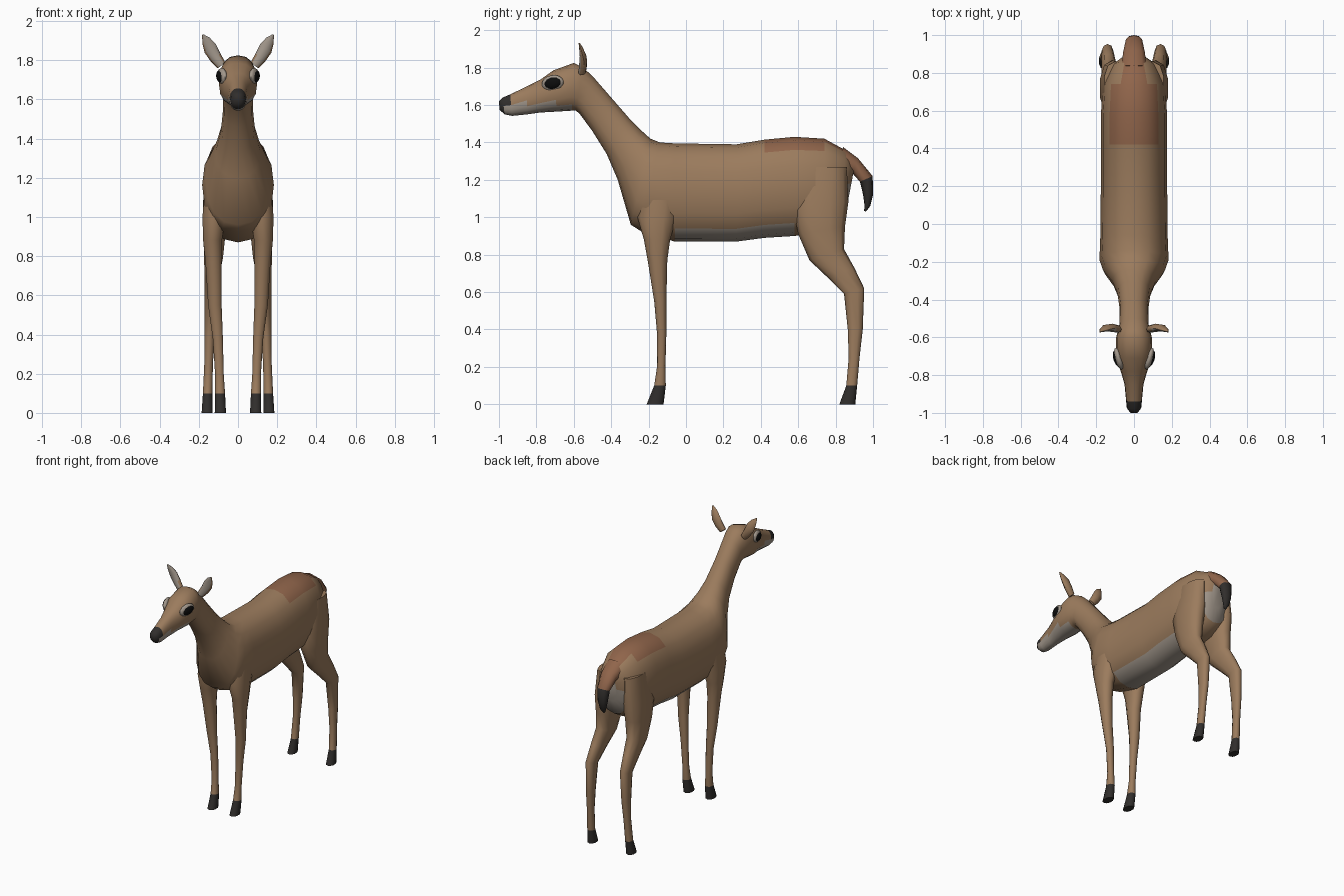
import bpy, bmesh
from math import sin, cos, pi, radians, copysign
from mathutils import Vector


def material(name, rgb):
    m = bpy.data.materials.new(name)
    m.diffuse_color = (*rgb, 1)
    return m


COATS = [material("coat", (0.33, 0.20, 0.11)), material("dark", (0.03, 0.027, 0.025)),
         material("pale", (0.36, 0.31, 0.26)), material("rust", (0.28, 0.13, 0.07)),
         material("black", (0.004, 0.004, 0.004))]
COAT, DARK, PALE, RUST, BLACK = range(5)


def finish(bm, name, paint, mirror, angle=60):
    bmesh.ops.recalc_face_normals(bm, faces=bm.faces)
    for f in bm.faces:
        f.material_index = paint(f.calc_center_median(), f.normal)
    me = bpy.data.meshes.new(name)
    bm.to_mesh(me)
    bm.free()
    for m in COATS:
        me.materials.append(m)
    ob = bpy.data.objects.new(name, me)
    bpy.context.collection.objects.link(ob)
    if mirror:
        ob.modifiers.new("mirror", 'MIRROR').use_mirror_merge = False
    bpy.ops.object.select_all(action='DESELECT')
    ob.select_set(True)
    bpy.context.view_layer.objects.active = ob
    bpy.ops.object.shade_smooth_by_angle(angle=radians(angle))
    return ob


def power(v, p):
    return copysign(abs(v) ** p, v)


def loft(name, rings, paint, mirror=False, sides=14, p=0.88):
    """Skin rings given as (centre, half axis, half axis)."""
    bm = bmesh.new()
    loops = []
    for c, a, b in rings:
        pts = [(2 * pi * i / sides) for i in range(sides)]
        loops.append([bm.verts.new(c + a * power(cos(t), p) + b * power(sin(t), p)) for t in pts])
    for l0, l1 in zip(loops, loops[1:]):
        for i in range(sides):
            j = (i + 1) % sides
            bm.faces.new((l0[i], l0[j], l1[j], l1[i]))
    bm.faces.new(loops[0])
    bm.faces.new(loops[-1])
    return finish(bm, name, paint, mirror)


def side_rings(rows):
    """Rows: two opposite side-view points (y, z, y, z), half width, x centre."""
    out = []
    for y0, z0, y1, z1, w, x in rows:
        p, q = Vector((x, y0, z0)), Vector((x, y1, z1))
        out.append(((p + q) / 2, (p - q) / 2, Vector((w, 0, 0))))
    return out


# torso, neck and head in one skin, rump to nose
def body_paint(c, n):
    if c.y < -0.955:
        return DARK
    if c.y < -0.62 and c.z < 1.61:
        return PALE
    if -0.1 < c.y < 0.62 and c.z < 0.96 or c.y > 0.84 and c.z < 1.2:
        return PALE
    return RUST if c.y > 0.35 and c.z > 1.36 else COAT


body = [
    (0.905, 1.29, 0.865, 1.08, 0.05), (0.85, 1.36, 0.84, 0.98, 0.12),
    (0.74, 1.42, 0.74, 0.92, 0.165), (0.58, 1.43, 0.58, 0.90, 0.175),
    (0.42, 1.415, 0.42, 0.89, 0.175), (0.27, 1.39, 0.27, 0.87, 0.175),
    (-0.06, 1.395, -0.06, 0.87, 0.178), (-0.14, 1.40, -0.24, 0.925, 0.183),
    (-0.19, 1.42, -0.295, 0.96, 0.165), (-0.24, 1.465, -0.365, 1.20, 0.115),
    (-0.30, 1.525, -0.425, 1.34, 0.088), (-0.40, 1.64, -0.50, 1.46, 0.076),
    (-0.50, 1.755, -0.57, 1.555, 0.078), (-0.55, 1.80, -0.59, 1.57, 0.087),
    (-0.60, 1.825, -0.61, 1.57, 0.096), (-0.71, 1.785, -0.69, 1.565, 0.097),
    (-0.78, 1.735, -0.78, 1.56, 0.07), (-0.85, 1.70, -0.85, 1.55, 0.05),
    (-0.94, 1.657, -0.93, 1.542, 0.042), (-0.98, 1.64, -0.97, 1.55, 0.038),
    (-1.0, 1.62, -0.997, 1.575, 0.02)]
loft("body", side_rings([(*r, 0) for r in body]), body_paint, sides=16)


# legs, top to hoof
def leg_paint(c, n):
    return DARK if c.z < 0.1 else COAT


front_leg = [
    (-0.22, 1.24, -0.02, 1.24, 0.06, 0.105), (-0.26, 1.0, -0.05, 1.0, 0.062, 0.122),
    (-0.225, 0.88, -0.085, 0.88, 0.05, 0.13), (-0.205, 0.77, -0.10, 0.77, 0.043, 0.125),
    (-0.17, 0.55, -0.105, 0.55, 0.036, 0.118), (-0.155, 0.38, -0.105, 0.38, 0.027, 0.103),
    (-0.155, 0.2, -0.11, 0.2, 0.023, 0.095), (-0.17, 0.1, -0.108, 0.1, 0.027, 0.092),
    (-0.21, 0.0, -0.12, 0.0, 0.03, 0.09)]
hind_leg = [
    (0.62, 1.27, 0.86, 1.27, 0.06, 0.10), (0.57, 1.05, 0.868, 1.08, 0.067, 0.115),
    (0.60, 0.91, 0.85, 0.95, 0.06, 0.12), (0.66, 0.77, 0.845, 0.83, 0.05, 0.125),
    (0.755, 0.68, 0.90, 0.73, 0.04, 0.133), (0.845, 0.59, 0.953, 0.62, 0.032, 0.14),
    (0.865, 0.4, 0.945, 0.4, 0.027, 0.145), (0.87, 0.25, 0.928, 0.25, 0.023, 0.15),
    (0.857, 0.1, 0.915, 0.1, 0.025, 0.155), (0.82, 0.0, 0.905, 0.0, 0.029, 0.158)]
loft("front_legs", side_rings(front_leg), leg_paint, mirror=True, sides=10)
loft("hind_legs", side_rings(hind_leg), leg_paint, mirror=True, sides=10)

# tail, root to tip
tail = [(0.84, 1.375, 0.82, 1.25, 0.07), (0.92, 1.315, 0.89, 1.235, 0.06),
        (0.998, 1.22, 0.93, 1.19, 0.045), (1.0, 1.12, 0.947, 1.12, 0.036),
        (0.985, 1.06, 0.955, 1.06, 0.022), (0.962, 1.03, 0.952, 1.035, 0.008)]
loft("tail", side_rings([(*r, 0) for r in tail]),
     lambda c, n: DARK if c.z < 1.2 else RUST, sides=10)

# ears: thin leaves leaning outward
across = Vector((0.78, 0.1, -0.62))
thick = Vector((0, 1, 0.15))
ear = [(0.085, -0.555, 1.775, 0.025, 0.02), (0.115, -0.55, 1.815, 0.032, 0.022),
       (0.142, -0.55, 1.86, 0.036, 0.018), (0.163, -0.56, 1.90, 0.024, 0.011),
       (0.18, -0.57, 1.93, 0.004, 0.004)]
loft("ears", [(Vector((x, y, z)), across * w, thick * d) for x, y, z, w, d in ear],
     lambda c, n: PALE if n.y < -0.6 else COAT, mirror=True, sides=8, p=1)


# eyes and their pale rims
def eye(name, x, size, paint):
    bm = bmesh.new()
    bmesh.ops.create_uvsphere(bm, u_segments=14, v_segments=8, radius=1)
    for v in bm.verts:
        y, z = v.co.y * size[1], v.co.z * size[2]
        v.co = Vector((x + v.co.x * size[0] + 0.25 * y, -0.713 + y - 0.2 * z, 1.717 + z + 0.2 * y))
    finish(bm, name, lambda c, n: paint, True)


eye("eyes", 0.085, (0.025, 0.047, 0.033), BLACK)
eye("eye_rims", 0.08, (0.022, 0.058, 0.042), PALE)
